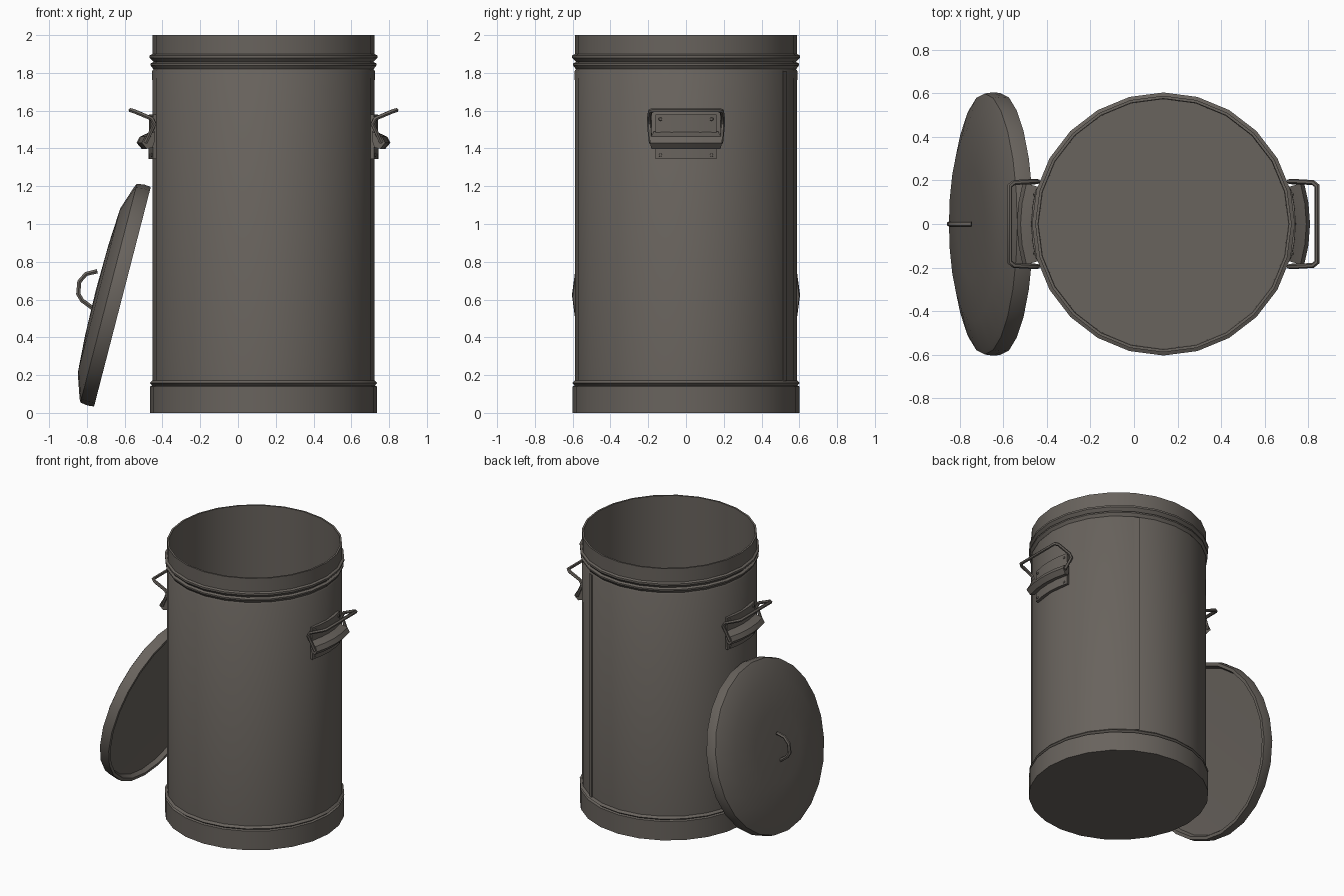
import bpy, bmesh, math
from mathutils import Matrix, Vector

if "Cube" in bpy.data.objects:
    bpy.data.objects.remove(bpy.data.objects["Cube"])

CX = 0.135          # can axis
SIDES = 24

metal = bpy.data.materials.new("dull grey metal")
metal.diffuse_color = (0.140, 0.125, 0.110, 1)
metal.use_nodes = True
metal.node_tree.nodes["Principled BSDF"].inputs["Base Color"].default_value = metal.diffuse_color


def finish(ob, angle=35):
    ob.data.materials.clear()
    ob.data.materials.append(metal)
    bpy.ops.object.select_all(action='DESELECT')
    ob.select_set(True)
    bpy.context.view_layer.objects.active = ob
    bpy.ops.object.shade_smooth_by_angle(angle=math.radians(angle))
    return ob


def lathe(name, profile, matrix, steps=SIDES, start=0.0, end=360.0, closed=False):
    """Turn an (r, z) profile about z; partial turns of closed profiles get end caps."""
    bm = bmesh.new()
    full = end - start >= 360
    rings = []
    for i in range(steps if full else steps + 1):
        a = math.radians(start + (end - start) * i / steps)
        rings.append([bm.verts.new((r * math.cos(a), r * math.sin(a), z)) for r, z in profile])
    n = len(profile)
    for i in range(steps):
        p, q = rings[i], rings[(i + 1) % len(rings)]
        for j in range(n if closed else n - 1):
            k = (j + 1) % n
            bm.faces.new((p[j], q[j], q[k], p[k]))
    if closed and not full:
        bm.faces.new(rings[0])
        bm.faces.new(rings[-1])
    bmesh.ops.remove_doubles(bm, verts=bm.verts, dist=1e-5)
    bmesh.ops.recalc_face_normals(bm, faces=bm.faces)
    bm.transform(matrix)
    if matrix.determinant() < 0:
        bmesh.ops.reverse_faces(bm, faces=bm.faces)
    me = bpy.data.meshes.new(name)
    bm.to_mesh(me)
    bm.free()
    ob = bpy.data.objects.new(name, me)
    bpy.context.collection.objects.link(ob)
    return finish(ob)


def wire(name, points, radius, cyclic=False):
    cu = bpy.data.curves.new(name, 'CURVE')
    cu.dimensions = '3D'
    cu.bevel_depth = radius
    cu.bevel_resolution = 1
    cu.use_fill_caps = True
    sp = cu.splines.new('POLY')
    sp.points.add(len(points) - 1)
    for p, co in zip(sp.points, points):
        p.co = (*co, 1)
    sp.use_cyclic_u = cyclic
    ob = bpy.data.objects.new(name, cu)
    bpy.context.collection.objects.link(ob)
    bpy.ops.object.select_all(action='DESELECT')
    ob.select_set(True)
    bpy.context.view_layer.objects.active = ob
    bpy.ops.object.convert(target='MESH')
    return finish(bpy.context.view_layer.objects.active, 50)


can = Matrix.Translation((CX, 0, 0))

# open can: base band, wall, two raised ridges, top band, inner wall and floor
lathe("can_body", [
    (0, 0), (0.602, 0), (0.602, 0.14), (0.588, 0.145), (0.603, 0.158), (0.588, 0.172),
    (0.589, 1.81), (0.583, 1.82), (0.598, 1.84), (0.598, 1.85), (0.582, 1.858),
    (0.603, 1.88), (0.603, 1.893), (0.588, 1.9), (0.588, 2.0),
    (0.575, 2.0), (0.572, 0.03), (0, 0.03)], can)

# welded vertical seam
lathe("wall_seam", [(0.578, 0.17), (0.594, 0.17), (0.594, 1.81), (0.578, 1.81)],
      can, 1, 60.5, 63.5, True)

# side handles: curved plate, rolled hinge and swinging wire loop on both sides
for side, s in (("right", 1), ("left", -1)):
    place = can @ Matrix.Diagonal((s, 1, 1, 1))
    lathe(side + "_handle_plate", [(0.578, 1.345), (0.608, 1.345), (0.606, 1.58), (0.578, 1.58)],
          place, 4, -15.5, 15.5, True)
    lathe(side + "_handle_hinge", [(0.6, 1.44), (0.612, 1.405), (0.645, 1.398), (0.672, 1.43),
                                   (0.655, 1.462), (0.62, 1.478), (0.6, 1.49)],
          place, 4, -16.5, 16.5, True)
    half = [(0.622, 0.188, 1.435), (0.577, 0.195, 1.53), (0.592, 0.195, 1.558),
            (0.685, 0.19, 1.597), (0.704, 0.175, 1.603)]
    loop = half + [(x, -y, z) for x, y, z in reversed(half)]
    wire(side + "_handle_loop", [place @ Vector(p) for p in loop], 0.012, True)
    # rivets at the plate corners
    for i, (y, z) in enumerate([(-0.135, 1.365), (0.135, 1.365), (-0.135, 1.555), (0.135, 1.555)]):
        x = math.sqrt(0.607 ** 2 - y * y)
        turn = Matrix.Translation((x - 0.004, y, z)) @ Matrix.Rotation(math.pi / 2, 4, 'Y')
        lathe(f"{side}_rivet_{i}", [(0.011, 0), (0.008, 0.008), (0, 0.01)], place @ turn, 6)

# lid leaning on the can: local z is the outward face of the lid
normal = Vector((-0.968, 0, 0.25)).normalized()
up = Vector((0.25, 0, 0.968)).normalized()
across = normal.cross(up)
lid = Matrix((up, across, normal)).transposed().to_4x4()
lid.translation = (-0.612, 0, 0.615)
lathe("lid", [
    (0, 0.045), (0.565, 0.03), (0.578, 0.0), (0.6, 0.0), (0.604, 0.035), (0.598, 0.075),
    (0.578, 0.085), (0.45, 0.128), (0.25, 0.14), (0, 0.145)], lid)

# lid grip
wire("lid_grip", [(-0.745, 0, 0.75), (-0.805, 0, 0.735), (-0.84, 0, 0.695),
                  (-0.846, 0, 0.63), (-0.825, 0, 0.595), (-0.77, 0, 0.555)], 0.013)
